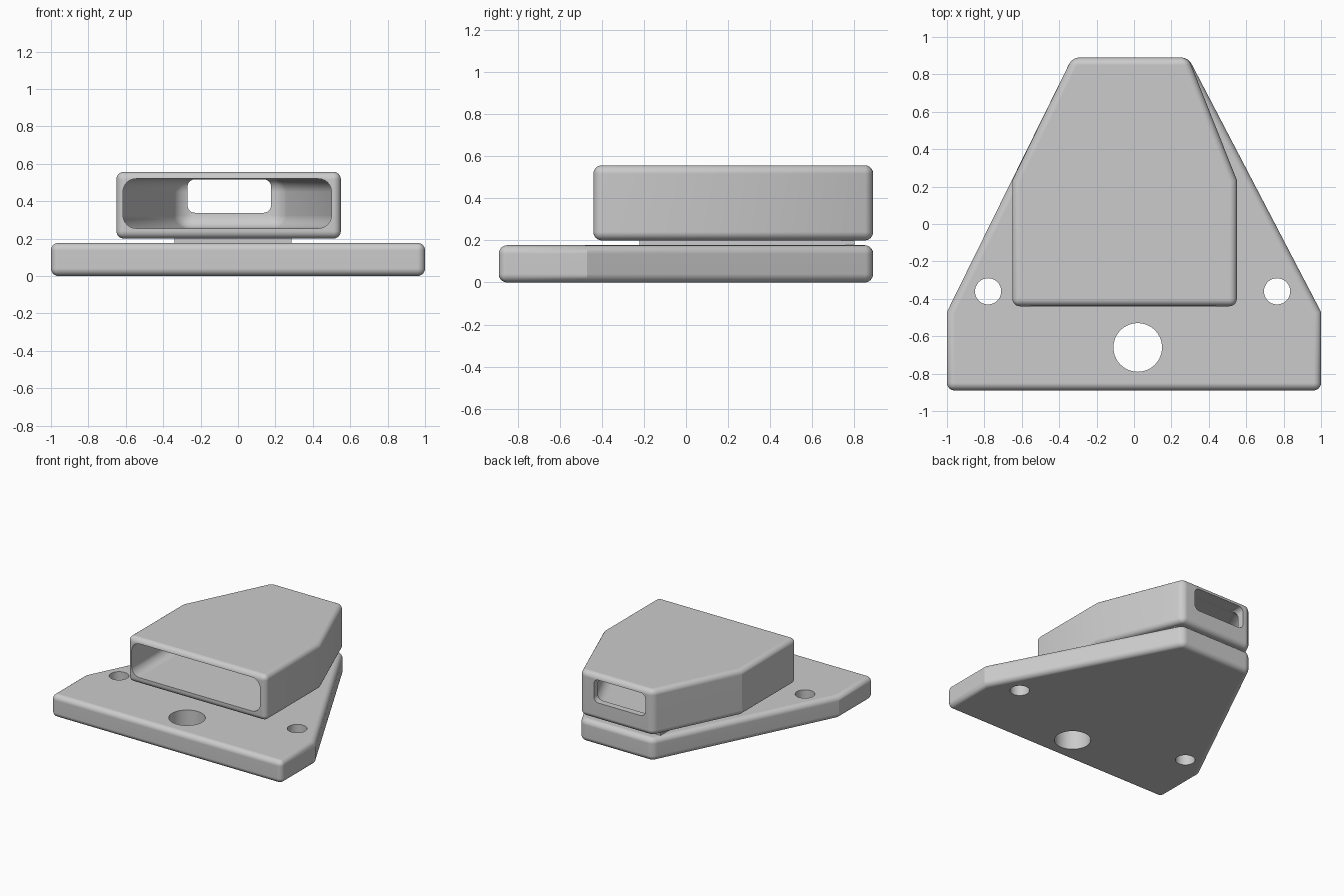
import bpy
import bmesh
from math import radians

cube = bpy.data.objects.get("Cube")
if cube:
    bpy.data.objects.remove(cube, do_unlink=True)

grey = bpy.data.materials.new("plain grey")
grey.use_nodes = True
colour = (0.6, 0.6, 0.6, 1)
grey.diffuse_color = colour
grey.node_tree.nodes["Principled BSDF"].inputs["Base Color"].default_value = colour


def activate(obj):
    bpy.ops.object.select_all(action='DESELECT')
    obj.select_set(True)
    bpy.context.view_layer.objects.active = obj


def prism(name, outline, low, high, radius=0.0):
    """Extrude an outline upwards and round its sharper edges."""
    bm = bmesh.new()
    face = bm.faces.new([bm.verts.new((x, y, low)) for x, y in outline])
    top = bmesh.ops.extrude_face_region(bm, geom=[face])["geom"]
    verts = [v for v in top if isinstance(v, bmesh.types.BMVert)]
    bmesh.ops.translate(bm, verts=verts, vec=(0, 0, high - low))
    bmesh.ops.recalc_face_normals(bm, faces=bm.faces)
    mesh = bpy.data.meshes.new(name)
    bm.to_mesh(mesh)
    bm.free()
    mesh.materials.append(grey)
    obj = bpy.data.objects.new(name, mesh)
    bpy.context.collection.objects.link(obj)
    if radius:
        bevel = obj.modifiers.new("rounding", 'BEVEL')
        bevel.width = radius
        bevel.segments = 6
        bevel.limit_method = 'ANGLE'
        bevel.angle_limit = radians(30)
        activate(obj)
        bpy.ops.object.modifier_apply(modifier=bevel.name)
    return obj


def box(name, x0, x1, y0, y1, low, high, radius=0.0):
    return prism(name, [(x0, y0), (x1, y0), (x1, y1), (x0, y1)], low, high, radius)


def cut(obj, cutter):
    cutter.hide_render = True
    mod = obj.modifiers.new("cut", 'BOOLEAN')
    mod.operation = 'DIFFERENCE'
    mod.solver = 'EXACT'
    mod.object = cutter
    activate(obj)
    bpy.ops.object.modifier_apply(modifier=mod.name)
    bpy.data.objects.remove(cutter, do_unlink=True)


def finish(obj):
    activate(obj)
    bpy.ops.object.shade_smooth_by_angle(angle=radians(25))
    weighted = obj.modifiers.new("flat face normals", 'WEIGHTED_NORMAL')
    weighted.keep_sharp = True


# Base plate with two screw holes and one large hole
base = prism("base_plate", [(-1, -0.89), (1, -0.89), (1, -0.47), (0.29, 0.89),
                            (-0.33, 0.89), (-1, -0.47)], 0, 0.177, 0.04)
for x, y, r in [(-0.78, -0.36, 0.07), (0.765, -0.36, 0.07), (0.02, -0.66, 0.13)]:
    bpy.ops.mesh.primitive_cylinder_add(vertices=64, radius=r, depth=1, location=(x, y, 0))
    cut(base, bpy.context.object)
finish(base)

# Low spacer joining plate and housing
finish(box("spacer", -0.34, 0.285, -0.22, 0.8, 0.16, 0.22))

# Hollow tapered housing, open at the front
housing = prism("housing", [(-0.65, -0.44), (0.55, -0.44), (0.55, 0.235), (0.29, 0.89),
                            (-0.33, 0.89), (-0.65, 0.235)], 0.2, 0.557, 0.04)
cut(housing, prism("cavity_cutter", [(-0.615, -0.7), (0.5, -0.7), (0.5, 0.22), (0.23, 0.84),
                                     (-0.31, 0.84), (-0.615, 0.22)], 0.255, 0.52, 0.07))
# Small window through the rear wall
cut(housing, box("window_cutter", -0.27, 0.177, 0.7, 1.1, 0.338, 0.517, 0.04))
finish(housing)
